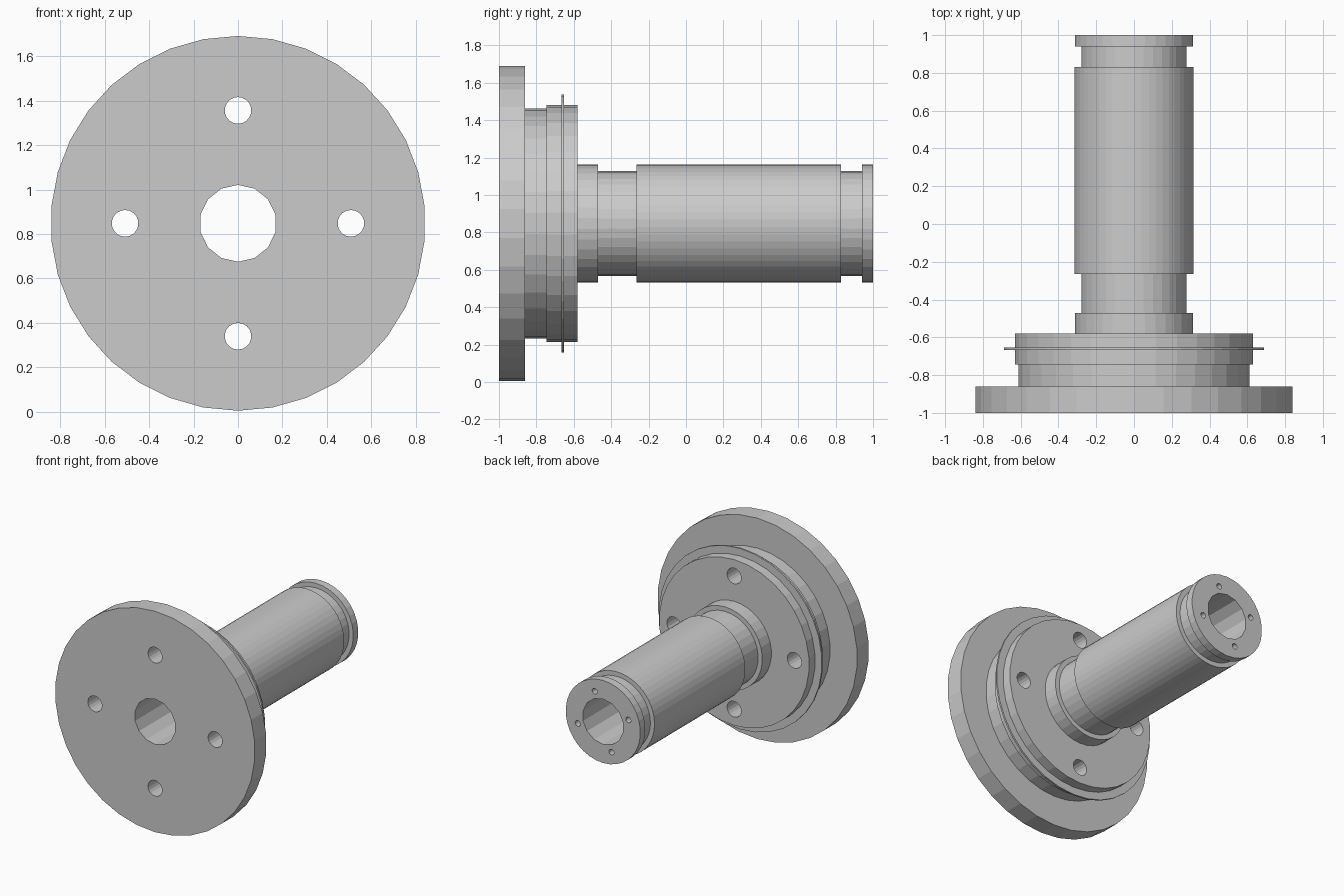
import bpy, bmesh
from math import sin, cos, pi, radians

if "Cube" in bpy.data.objects:
    bpy.data.objects.remove(bpy.data.objects["Cube"])

AXIS_Z = 0.848      # height of the shaft axis
BORE = 0.173


def lathe(name, profile, sides, closed=False, x=0.0, z=AXIS_Z):
    """Spin (y, radius) points round an axis along y; cap the ends unless closed on itself."""
    bm = bmesh.new()
    rings = []
    for y, r in profile:
        rings.append([bm.verts.new((x + r * sin(2 * pi * i / sides), y,
                                    z + r * cos(2 * pi * i / sides))) for i in range(sides)])
    pairs = list(zip(rings, rings[1:]))
    if closed:
        pairs.append((rings[-1], rings[0]))
    else:
        bm.faces.new(rings[0])
        bm.faces.new(rings[-1])
    for a, b in pairs:
        for i in range(sides):
            j = (i + 1) % sides
            bm.faces.new((a[i], a[j], b[j], b[i]))
    bmesh.ops.recalc_face_normals(bm, faces=bm.faces)
    mesh = bpy.data.meshes.new(name)
    bm.to_mesh(mesh)
    bm.free()
    obj = bpy.data.objects.new(name, mesh)
    bpy.context.collection.objects.link(obj)
    return obj


def ring(name, y0, y1, inner, outer, sides):
    return lathe(name, [(y0, inner), (y0, outer), (y1, outer), (y1, inner)], sides, closed=True)


def drill(target, y0, y1, radius, sides, x=0.0, z=AXIS_Z):
    cutter = lathe("cutter", [(y0, radius), (y1, radius)], sides, x=x, z=z)
    cutter.hide_render = True
    mod = target.modifiers.new("drill", 'BOOLEAN')
    mod.operation, mod.solver, mod.object = 'DIFFERENCE', 'EXACT', cutter
    bpy.context.view_layer.objects.active = target
    bpy.ops.object.modifier_apply(modifier=mod.name)
    bpy.data.objects.remove(cutter, do_unlink=True)


# Flange, hub and hollow shaft in one turned piece
core = lathe("flanged_shaft", [(-1, 0.843), (-0.86, 0.843), (-0.86, 0.614), (-0.58, 0.614),
                               (-0.58, 0.28), (0.94, 0.28)], 34)
drill(core, -1.1, 1.1, BORE, 14)
for k in range(4):
    a = k * pi / 2
    drill(core, -1.1, -0.5, 0.06, 18, 0.508 * cos(a), AXIS_Z + 0.508 * sin(a))

# Rings fitted over the hub
ring("hub_ring", -0.745, -0.58, 0.614, 0.633, 34)
ring("snap_ring", -0.666, -0.653, 0.625, 0.69, 34)

# Collar and long sleeve fitted over the shaft
ring("shaft_collar", -0.58, -0.47, 0.28, 0.315, 34)
ring("shaft_sleeve", -0.265, 0.83, 0.28, 0.315, 50)

# End cap with four small screw holes
cap = lathe("end_cap", [(0.94, 0.315), (1.0, 0.315)], 34)
drill(cap, 0.9, 1.1, BORE, 14)
for k in range(4):
    a = radians(71.7) + k * pi / 2
    drill(cap, 0.9, 1.1, 0.022, 12, 0.225 * cos(a), AXIS_Z + 0.225 * sin(a))
